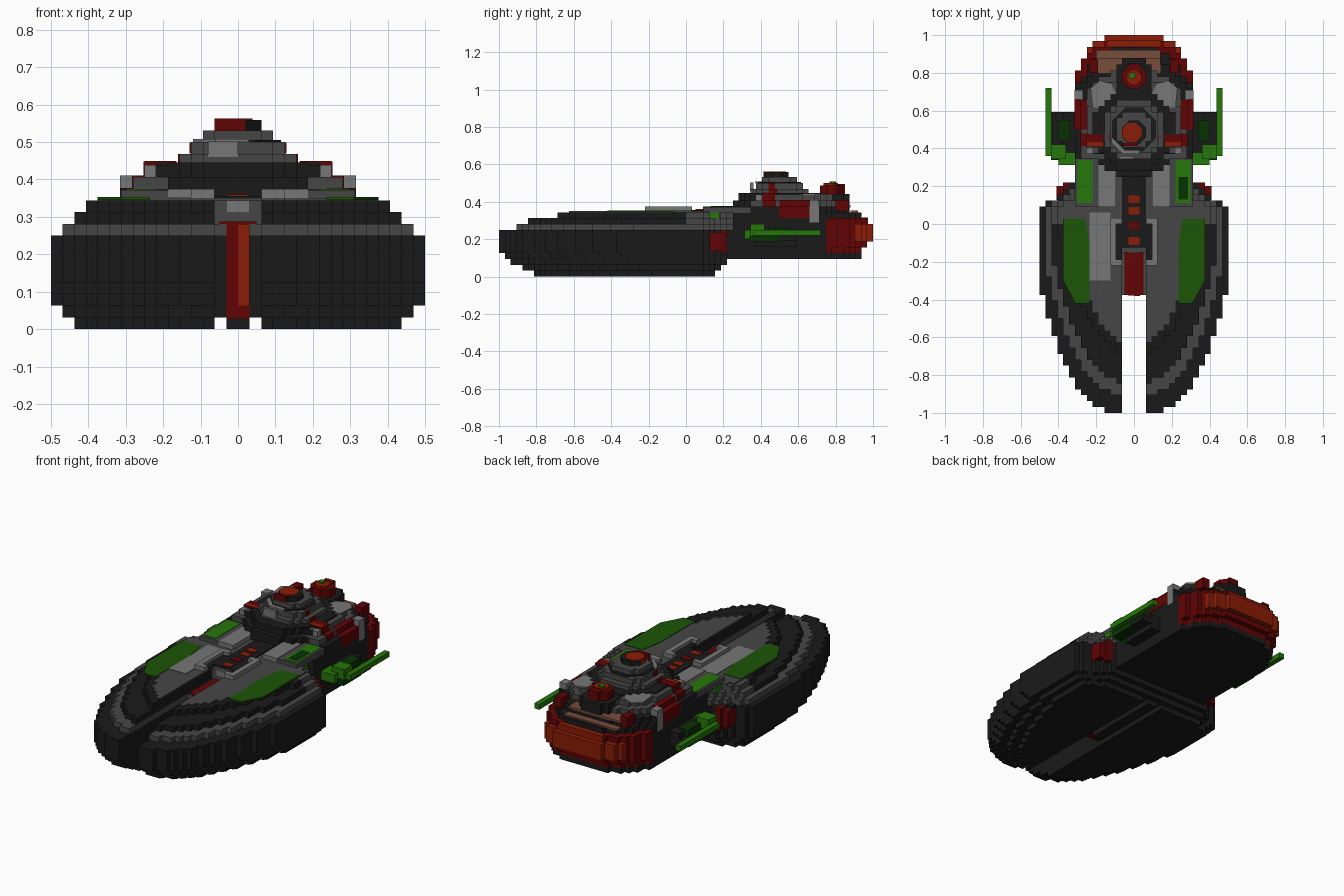
import bpy, bmesh, math

if "Cube" in bpy.data.objects:
    bpy.data.objects.remove(bpy.data.objects["Cube"], do_unlink=True)

V = 1 / 32  # size of one block step


def material(name, rgb):
    m = bpy.data.materials.new(name)
    m.use_nodes = True
    col = (*[(c / 255) ** 2.2 for c in rgb], 1)
    m.diffuse_color = col
    m.node_tree.nodes["Principled BSDF"].inputs["Base Color"].default_value = col
    return m


DARK = material("charcoal", (32, 32, 32))
MID = material("mid_grey", (72, 72, 72))
LIGHT = material("light_grey", (118, 118, 118))
RED = material("dark_red", (98, 12, 12))
ORANGE = material("orange_red", (138, 34, 14))
GREEN = material("bright_green", (42, 118, 18))
DEEP = material("deep_green", (33, 86, 14))
DKGREEN = material("dark_green", (16, 54, 10))
BROWN = material("brown", (118, 78, 62))


def finish(name, polys, z0, z1, mat):
    """Extrude flat outlines between two heights."""
    bm = bmesh.new()
    for pts in polys:
        face = bm.faces.new([bm.verts.new((x, y, z0)) for x, y in pts])
        new = bmesh.ops.extrude_face_region(bm, geom=[face])["geom"]
        for v in new:
            if isinstance(v, bmesh.types.BMVert):
                v.co.z = z1
    bmesh.ops.recalc_face_normals(bm, faces=bm.faces)
    me = bpy.data.meshes.new(name)
    bm.to_mesh(me)
    bm.free()
    me.materials.append(mat)
    ob = bpy.data.objects.new(name, me)
    bpy.context.collection.objects.link(ob)


def slab(name, half, ya, yb, z0, z1, mat, slot=None, split=False):
    """Block-stepped symmetric slab; half(y) gives the half width."""
    outer = []
    a, b = round(ya / V), round(yb / V)
    for i in range(a, b):
        w = max(2 * V if slot is None else 3 * V, round(half((i + 0.5) * V) / V) * V)
        if outer and outer[-1][0] == w:
            outer[-1] = (w, (i + 1) * V)
        else:
            outer += [(w, i * V), (w, (i + 1) * V)]
    left = [(-x, y) for x, y in reversed(outer)]
    g, y0, y1 = 2 * V, a * V, b * V
    if split:
        polys = [outer + [(g, y1), (g, y0)], left + [(-g, y0), (-g, y1)]]
    elif slot is not None:
        polys = [outer + left + [(-g, y0), (-g, slot), (g, slot), (g, y0)]]
    else:
        polys = [outer + left]
    finish(name, polys, z0, z1, mat)


def pair(name, pts, z0, z1, mat):
    """An outline and its mirror image."""
    finish(name, [pts, [(-x, y) for x, y in pts]], z0, z1, mat)


def box(name, x0, x1, y0, y1, z0, z1, mat, both=True):
    pts = [(x0, y0), (x1, y0), (x1, y1), (x0, y1)]
    if both:
        pair(name, pts, z0, z1, mat)
    else:
        finish(name, [pts], z0, z1, mat)


def disc(name, r, cy, z0, z1, mat):
    """Round block-stepped disc."""
    slab(name, lambda y: math.sqrt(max(0, r * r - (y - cy) ** 2)), cy - r, cy + r, z0, z1, mat)


def octagon(name, r, cx, cy, z0, z1, mat):
    angles = [math.pi * (2 * i + 1) / 8 for i in range(8)]
    finish(name, [[(cx + r * math.cos(a), cy + r * math.sin(a)) for a in angles]], z0, z1, mat)


def profile(pts):
    def f(y):
        if y <= pts[0][0]:
            return pts[0][1]
        for (ya, wa), (yb, wb) in zip(pts, pts[1:]):
            if y <= yb:
                return wa + (wb - wa) * (y - ya) / (yb - ya)
        return pts[-1][1]
    return f


hull = profile([(-1, .14), (-.95, .23), (-.9, .28), (-.8, .33), (-.7, .38), (-.6, .42),
                (-.5, .455), (-.34, .49), (-.3, .5), (.06, .5), (.11, .46), (.14, .405),
                (.17, .375), (.21, .34), (.25, .3125)])
rear = profile([(.25, .3125), (.83, .3125), (.89, .27), (.95, .21), (.97, .18), (1, .14)])


def hull_layer(name, start, end, inset, z0, z1, mat, slot=-.375, split=False):
    f = lambda y: min(hull(y), hull(y - start - 1)) - inset
    slab(name, f, start, end, z0, z1, mat, slot, split)


def rear_layer(name, ya, end, inset, z0, z1, mat, tail_inset=0):
    f = lambda y: min(rear(y), rear(y + 1 - end)) - inset - (tail_inset if y > .75 else 0)
    slab(name, f, ya, end, z0, z1, mat)


# Forked front hull, stacked from the keel up
hull_layer("hull_bottom", -.8125, .15625, 2 * V, 0, V, DARK, split=True)
box("keel_rail", -V, V, -.3125, .15625, 0, V, DARK, False)
hull_layer("hull_lower_step", -.875, .1875, V, V, 2 * V, DARK)
hull_layer("hull_lower", -.9375, .21875, 0, 2 * V, 3 * V, DARK)
hull_layer("hull_lower_rim", -.96875, .25, 0, 3 * V, 4 * V, DARK)
hull_layer("hull_side", -1, .28125, 0, 4 * V, 8 * V, DARK)
hull_layer("hull_grey_step", -.90625, .28125, V, 8 * V, 9 * V, MID)
hull_layer("hull_dark_step", -.84375, 0, 2 * V, 9 * V, 10 * V, DARK, -.125)
hull_layer("hull_top", -.6875, 0, 3 * V, 10 * V, 11 * V, DARK, -.125)
slab("rear_shoulder_step", lambda y: hull(y) - 2 * V, 0, .28125, 9 * V, 10 * V, MID)
slab("rear_shoulder_top", lambda y: hull(y) - 3 * V, 0, .3125, 10 * V, 11 * V, MID)
hull_layer("deck_plate", -.625, .3125, 3.6 * V, 11 * V, 11 * V + .006, MID, -.125)

# Red spine at the root of the fork
box("spine_front", -V, V, -.379, -.375, V, 9 * V, RED, False)
box("spine_front_stripe", 0, V, -.382, -.379, 2 * V, 9 * V, ORANGE, False)
box("spine_underside", -V, V, -.375, -.3125, V - .004, V, RED, False)
box("spine_top", -.05, .05, -.375, -.15, 9 * V, 9 * V + .006, RED, False)
box("spine_back_wall", -.0625, .0625, -.15, -.125, 9 * V, 11 * V, MID, False)
box("spine_back_lamp", -.03, .03, -.154, -.15, 10 * V, 11 * V, LIGHT, False)

# Deck details: green panels, brackets, centre strip
pair("green_deck_panel", [(.235, -.42), (.31, -.42), (.375, -.3), (.375, .03), (.26, .03),
                          (.235, -.1)], .345, .353, DEEP)
box("pale_deck_panel", -.235, -.125, -.3, .06, .345, .353, LIGHT, False)
box("bracket_bar", .094, .125, -.2188, .0313, .34, .375, LIGHT)
for i, y in enumerate((-.2188, 0)):
    box("bracket_end_%d" % i, .0625, .094, y, y + V, .34, .375, LIGHT)
box("bracket_floor", .0625, .094, -.1875, 0, .34, .356, DARK)
box("centre_strip", -.0625, .0625, -.125, .28, .345, .356, DARK, False)
for i, y in enumerate((-.11, -.03, .05, .11)):
    box("spine_light_%d" % i, -.028, .028, y, y + .04, .35, .36, RED if i == 1 else ORANGE, False)
box("neck_plate", .094, .1875, .09, .3125, .34, .375, LIGHT)
box("neck_outer_plate", .1875, .3125, .09375, .34375, .34, .372, MID)
box("neck_green_panel_left", .22, .3, .11, .34, .365, .3745, GREEN, False)
box("neck_green_panel_right", -.3, -.22, .11, .34, .365, .3745, GREEN, False)
box("neck_green_inset", .235, .285, .13, .25, .37, .3765, DKGREEN, False)
box("neck_green_side", .3, .3185, .1, .18, .3125, .343, GREEN)

# Red side pods at the waist
box("side_pod", .3125, .375, .125, .21875, .125, .25, RED)
box("side_pod_cap", .375, .41, .128, .2, .14, .235, RED)

# Rear hull
rear_layer("rear_bottom", .21875, .9375, 0, 3 * V, 4 * V, DARK)
slab("rear_side", rear, .25, .75, 4 * V, 10 * V, DARK)
rear_layer("rear_shoulder", .25, .9375, 0, 10 * V, 11 * V, DARK, V)
rear_layer("rear_upper", .34375, .875, 0, 11 * V, 12 * V, DARK, V)
rear_layer("rear_deck_step", .34375, .8125, V, 12 * V, 13 * V, MID)
rear_layer("rear_deck", .375, .78125, 2 * V, 13 * V, 14 * V, MID)
pair("rear_deck_patch", [(.09, .68), (.13, .6), (.22, .62), (.23, .72), (.18, .76), (.12, .74)],
     .435, .443, LIGHT)
box("deck_corner", .22, .2505, .371, .4, .407, .4385, LIGHT)
box("deck_front_shade", .12, .22, .371, .376, .407, .4375, DARK)
box("brown_panel", -.2, .14, .8, .88, .37, .382, BROWN, False)
box("brown_panel_lip", -.2, .14, .88, .92, .34, .352, BROWN, False)
box("red_deck_corner", .19, .235, .8, .87, .35, .41, RED)

# Engine block
for i, (end, z0, z1) in enumerate(((.9375, 4, 5), (.96875, 5, 10))):
    rear_layer("engine_rim_%d" % i, .75, end, 0, z0 * V, z1 * V, RED)
slab("engine_glow", rear, .90625, 1, 6 * V, 9 * V, ORANGE)
box("engine_glow_top", -.14, .14, .94, .972, 9 * V, 10 * V + .004, ORANGE, False)

# Command dome
disc("dome_base", .25, .5, 10 * V, 13 * V, DARK)
disc("dome_collar", .21875, .5, 13 * V, 14 * V + .008, DARK)
disc("dome_step_1", .17, .5, 14 * V, 15 * V, MID)
disc("dome_step_2", .14, .5, 15 * V, 16 * V, MID)
octagon("dome_dark_ring", .125, 0, .5, 16 * V, 16 * V + .005, DARK)
disc("dome_step_3", .1, .5, 16 * V, 17 * V, MID)
octagon("dome_cap_rim", .0675, 0, .485, 17 * V, 18 * V - .004, DARK)
octagon("dome_cap", .055, -.012, .485, 17 * V, 18 * V, ORANGE)
box("dome_cap_front", -.0625, .02, .414, .43, 17 * V, 18 * V, RED, False)
box("dome_highlight", -.08, 0, .343, .36, .46, .502, LIGHT, False)
finish("dome_arc", [[(-.12, .46), (-.12, .43), (-.06, .37), (.03, .37), (.03, .39), (-.05, .39)]],
       .5, .508, LIGHT)

# Red cross arms and side blocks
box("cross_arm", .165, .252, .41, .475, .41, .4475, RED)
box("cross_arm_edge", .165, .25, .41, .435, .44, .449, ORANGE)
box("cross_arm_step", .25, .284, .41, .48, .375, .41, RED)
box("dome_side_red_lower", .15, .16, .44, .49, .445, .468, RED)
box("dome_side_red_upper", .12, .129, .44, .475, .469, .499, RED)
box("side_block", .25, .3145, .5, .66, .3125, .377, RED)
box("side_block_top", .248, .283, .5, .66, .375, .408, RED)
box("side_grey_block", .27, .3155, .66, .71, .29, .41, LIGHT)

# Small aft turret
disc("turret_ring", .11, .78, 11 * V, 14 * V + .004, DARK)
octagon("turret_body", .0675, 0, .78, 14 * V, 15.6 * V, RED)
octagon("turret_cap", .042, 0, .775, 15 * V, 16 * V, ORANGE)
box("turret_light", -.03, .03, .81, .85, 14 * V, 15.8 * V, RED, False)
octagon("turret_lamp", .018, -.01, .785, .498, .508, GREEN)

# Side fins
box("fin_root", .3125, .375, .375, .59375, .16, .25, DARK)
box("fin_arm", .375, .4375, .40625, .59375, .19, .22, DARK)
box("fin_upper", .34, .40, .44, .55, .22, .26, DKGREEN)
box("fin_lower_edge", .375, .44, .34, .5, .188, .219, DKGREEN)
box("fin_front", .3125, .40, .3125, .40, .2, .25, GREEN)
box("fin_front_step", .36, .44, .344, .42, .22, .28, GREEN)
box("fin_rod", .4375, .46875, .36, .72, .22, .25, GREEN)
